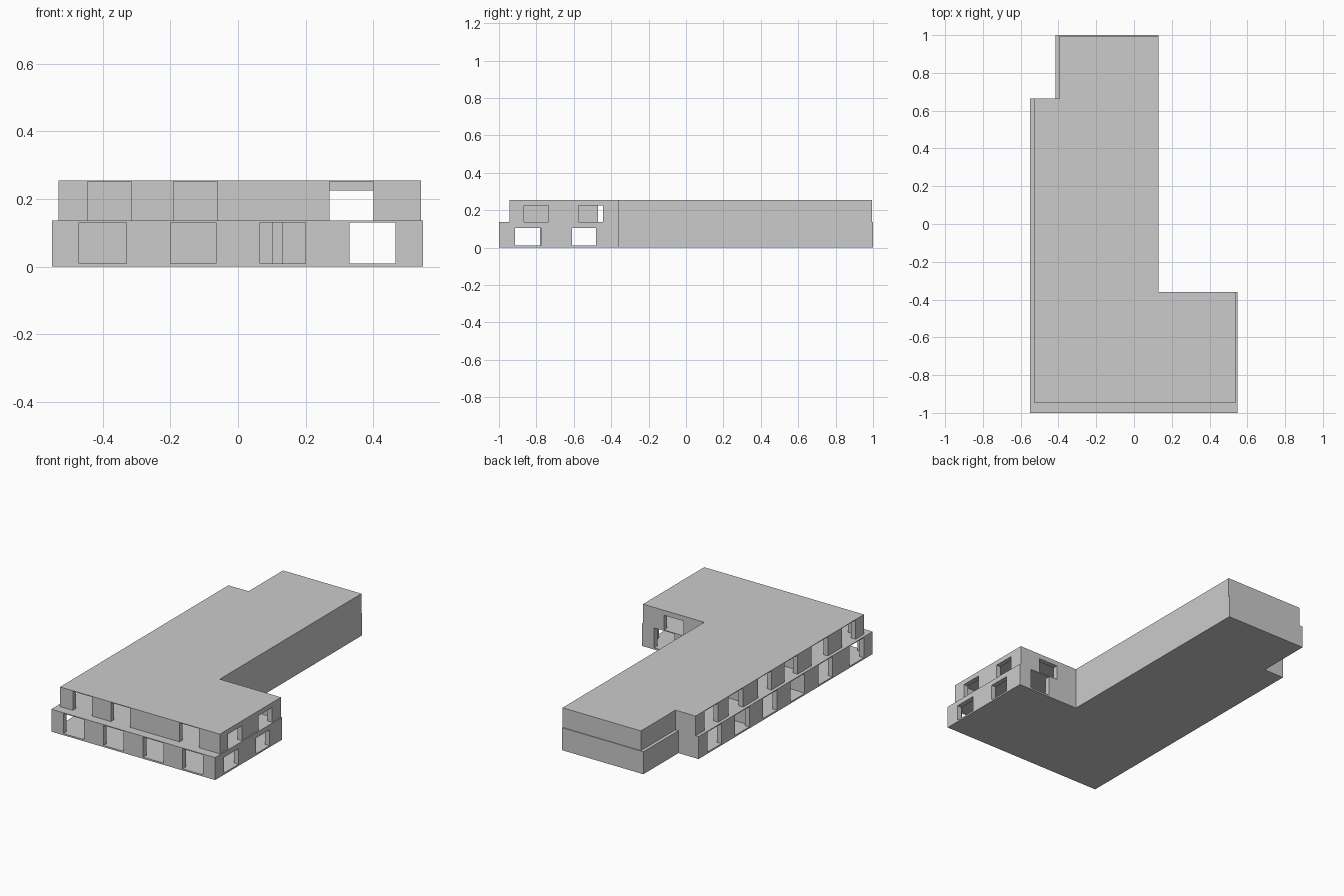
import bpy, bmesh

if "Cube" in bpy.data.objects:
    bpy.data.objects.remove(bpy.data.objects["Cube"])

T = 0.03  # wall thickness


def finish(bm, name):
    bmesh.ops.recalc_face_normals(bm, faces=bm.faces)
    me = bpy.data.meshes.new(name)
    bm.to_mesh(me)
    bm.free()
    ob = bpy.data.objects.new(name, me)
    bpy.context.collection.objects.link(ob)
    return ob


def box(bm, x0, x1, y0, y1, z0, z1):
    r = bmesh.ops.create_cube(bm, size=1)
    for v in r["verts"]:
        v.co.x = x1 if v.co.x > 0 else x0
        v.co.y = y1 if v.co.y > 0 else y0
        v.co.z = z1 if v.co.z > 0 else z0


def slab(name, outline, z0, z1):
    bm = bmesh.new()
    f = bm.faces.new([bm.verts.new((x, y, z0)) for x, y in outline])
    r = bmesh.ops.extrude_face_region(bm, geom=[f])
    for v in r["geom"]:
        if isinstance(v, bmesh.types.BMVert):
            v.co.z = z1
    finish(bm, name)


def wall(name, axis, c0, a, b, z0, z1, openings=(), head=None):
    """Straight wall along an axis, c0..c0+T across; openings rise to head (or full height)."""
    bm = bmesh.new()

    def piece(s, e, lo, hi):
        if axis == "x":
            box(bm, s, e, c0, c0 + T, lo, hi)
        else:
            box(bm, c0, c0 + T, s, e, lo, hi)
    start = a
    for s, e in openings:
        piece(start, s, z0, z1)
        if head:
            piece(s, e, head, z1)
        start = e
    piece(start, b, z0, z1)
    finish(bm, name)


def footprint(xl, xr, y0, y1, xn):
    return [(xl, y0), (xr, y0), (xr, -0.36), (0.13, -0.36),
            (0.13, y1), (xn, y1), (xn, 0.665), (xl, 0.665)]


# floor plates and roof
lower = footprint(-0.55, 0.547, -1.0, 1.0, -0.415)
upper = footprint(-0.53, 0.54, -0.945, 0.995, -0.395)
slab("ground_floor_plate", lower, 0.0, 0.01)
slab("upper_floor_plate", lower, 0.131, 0.136)
slab("roof_plate", upper, 0.251, 0.255)

# openings of each floor: front, left, right, back of the side wing
floors = [
    ("lower", 0.008, 0.132, lower, 0.105, None,
     [(-0.47, -0.33), (-0.2, -0.065), (0.065, 0.2), (0.33, 0.465)],
     [(-0.915 + 0.265 * i + (0.035 if i else 0), -0.78 + 0.265 * i + (0.035 if i else 0))
      for i in range(6)],
     [(-0.915, -0.775), (-0.61, -0.48)],
     [(0.33, 0.465)]),
    ("upper", 0.136, 0.252, upper, 0.225, 0.225,
     [(-0.445, -0.315), (-0.19, -0.06), (0.27, 0.4)],
     [(-0.865, -0.735), (-0.6, -0.445), (-0.31, -0.185), (-0.06, 0.07), (0.21, 0.35), (0.45, 0.58)],
     [(-0.865, -0.735), (-0.575, -0.445)],
     [(0.27, 0.4)]),
]
for tag, z0, z1, fp, head, back_head, front, left, right, back in floors:
    xl, y0 = fp[0]
    xr = fp[1][0]
    xn, y1 = fp[5]
    wall(tag + "_front_wall", "x", y0, xl, xr, z0, z1, front)
    wall(tag + "_left_wall", "y", xl, y0, 0.665, z0, z1, left)
    wall(tag + "_right_wall", "y", xr - T, y0, -0.36, z0, z1, right, head)
    wall(tag + "_wing_back_wall", "x", -0.36 - T, 0.13, xr, z0, z1, back, back_head)
    wall(tag + "_long_right_wall", "y", 0.13 - T, -0.36, y1, z0, z1)
    wall(tag + "_rear_wall", "x", y1 - T, xn, 0.13, z0, z1)
    wall(tag + "_notch_side_wall", "y", xn, 0.665 - T, y1, z0, z1)
    wall(tag + "_notch_front_wall", "x", 0.665 - T, xl, xn + T, z0, z1)
    # room partitions
    wall(tag + "_cross_partition_a", "x", 0.13, xl, -0.01, z0, z1)
    wall(tag + "_cross_partition_b", "x", -0.385, xl + T, -0.01, z0, z1)
    wall(tag + "_rear_partition", "x", 0.8, -0.3, 0.0, z0, z1)
    wall(tag + "_corridor_partition", "y", -0.035, -0.385, 0.635, z0, z1,
         [(-0.3, -0.17), (0.05, 0.13), (0.2, 0.34)])
# upper front rooms
wall("upper_front_partition_left", "y", -0.035, -0.9, -0.47, 0.136, 0.252, [(-0.72, -0.65)])
wall("upper_front_partition_right", "y", 0.12, -0.65, -0.47, 0.136, 0.252)
